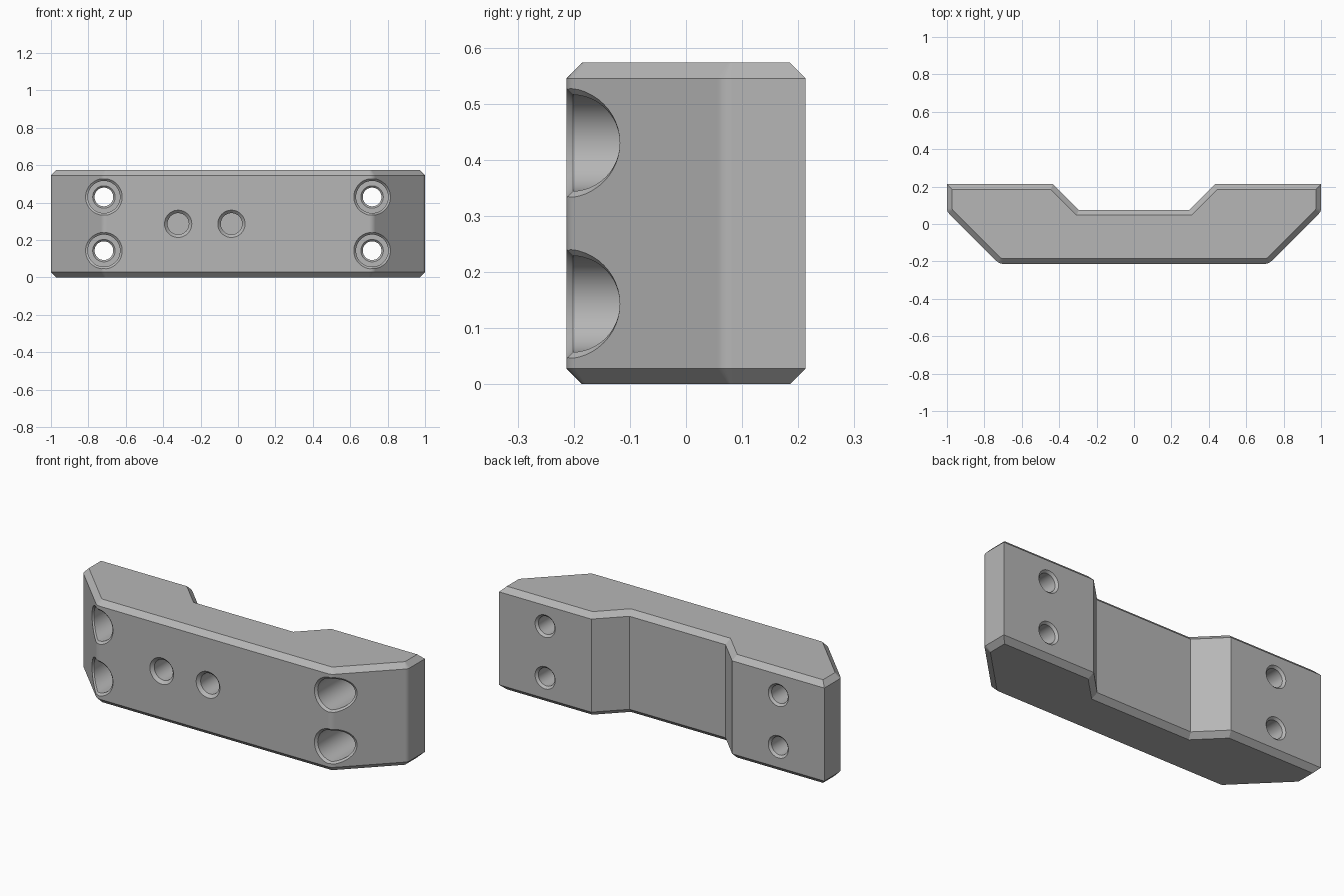
import bpy
import bmesh
from math import sin, cos, pi
from mathutils import Vector

HEIGHT, CHAMFER, FRONT, BACK = 0.573, 0.028, -0.213, 0.213
BEND = 0.72      # where the front face turns into the slanted sides
SEGMENTS = 48

if "Cube" in bpy.data.objects:
    bpy.data.objects.remove(bpy.data.objects["Cube"])

steel = bpy.data.materials.new("Plain grey")
steel.use_nodes = True
grey = (0.47, 0.47, 0.47, 1)
steel.diffuse_color = grey
steel.node_tree.nodes["Principled BSDF"].inputs["Base Color"].default_value = grey


def loft(name, rings):
    """Closed solid through a list of equally long point rings."""
    bm = bmesh.new()
    loops = [[bm.verts.new(p) for p in ring] for ring in rings]
    n = len(loops[0])
    for a, b in zip(loops, loops[1:]):
        for i in range(n):
            j = (i + 1) % n
            bm.faces.new((a[i], a[j], b[j], b[i]))
    bm.faces.new(loops[0])
    bm.faces.new(loops[-1])
    bmesh.ops.recalc_face_normals(bm, faces=bm.faces)
    mesh = bpy.data.meshes.new(name)
    bm.to_mesh(mesh)
    bm.free()
    mesh.materials.append(steel)
    obj = bpy.data.objects.new(name, mesh)
    bpy.context.collection.objects.link(obj)
    return obj


def round_corner(before, corner, after, t, steps=5):
    """Points of a small arc replacing a corner, t from the corner each way."""
    a = corner + (before - corner).normalized() * t
    b = corner + (after - corner).normalized() * t
    pts = []
    for k in range(steps + 1):
        s = k / steps
        pts.append(a * (1 - s) ** 2 + corner * 2 * s * (1 - s) + b * s * s)
    return pts


def inset(points, d):
    """Mitred inward offset of a counter-clockwise outline."""
    out = []
    for i, p in enumerate(points):
        e1 = (p - points[i - 1]).normalized()
        e2 = (points[(i + 1) % len(points)] - p).normalized()
        n1, n2 = Vector((-e1.y, e1.x)), Vector((-e2.y, e2.x))
        out.append(p + (n1 + n2) * d / (1 + n1.dot(n2)))
    return out


# Body outline: right half, then mirrored
half = [Vector(p) for p in ((0, FRONT), (BEND, FRONT), (1, FRONT + 1 - BEND),
                            (1, BACK), (0.433, BACK), (0.295, 0.075))]
right = (round_corner(half[0], half[1], half[2], 0.02)
         + round_corner(half[1], half[2], half[3], 0.016) + half[3:])
outline = right + [Vector((-p.x, p.y)) for p in reversed(right)]

# Body with chamfered top and bottom rims
levels = ((0, CHAMFER), (CHAMFER, 0), (HEIGHT - CHAMFER, 0), (HEIGHT, CHAMFER))
body = loft("mounting_block",
            [[(p.x, p.y, z) for p in inset(outline, d)] for z, d in levels])


def bore(name, x, z, profile):
    """Round cutter along y; rings marked True follow the bent front face."""
    rings = []
    for r, y, follows in profile:
        ring = []
        for k in range(SEGMENTS):
            a = 2 * pi * k / SEGMENTS
            px = x + r * cos(a)
            py = y
            if follows:
                py += FRONT + max(0, abs(px) - BEND)
            ring.append((px, py, z + r * sin(a)))
        rings.append(ring)
    cutter = loft(name, rings)
    cutter.hide_render = True
    return cutter


# Counterbored through holes at the ends, blind holes in the middle
FLOOR = 0.06
through = [(0.108, -0.3, False), (0.108, -0.01, True), (0.086, 0.012, True),
           (0.086, FLOOR, False), (0.06, FLOOR, False),
           (0.05, FLOOR + 0.01, False), (0.05, BACK - 0.012, False),
           (0.072, BACK + 0.01, False)]
blind = [(0.083, -0.01, True), (0.057, 0.016, True), (0.057, 0.02, False)]

cutters = [bore("bolt_hole_cutter", x, z, through)
           for x in (-0.717, 0.717) for z in (0.143, 0.43)]
cutters += [bore("blind_hole_cutter", x, HEIGHT / 2, blind) for x in (-0.32, -0.035)]

bpy.context.view_layer.objects.active = body
body.select_set(True)
for cutter in cutters:
    mod = body.modifiers.new("hole", "BOOLEAN")
    mod.operation = "DIFFERENCE"
    mod.solver = "EXACT"
    mod.object = cutter
    bpy.ops.object.modifier_apply(modifier=mod.name)
    bpy.data.objects.remove(cutter)

# Smooth bores and rounded corners, crisp chamfers, flat large faces
bpy.ops.object.shade_smooth_by_angle(angle=0.35)
weighted = body.modifiers.new("flat_faces", "WEIGHTED_NORMAL")
weighted.keep_sharp = True
